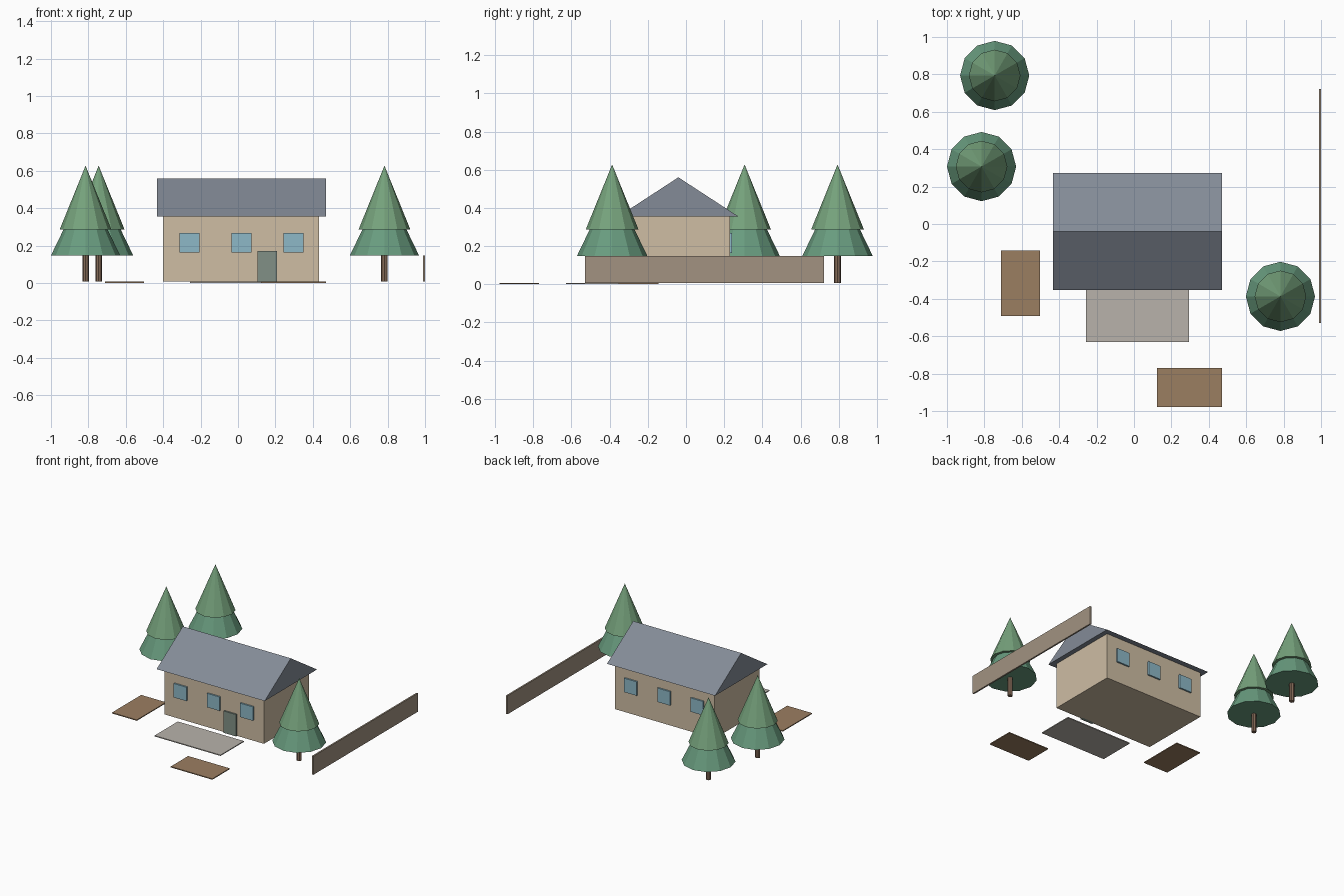
import bpy, bmesh
from mathutils import Matrix

if "Cube" in bpy.data.objects:
    bpy.data.objects.remove(bpy.data.objects["Cube"])

G = 0.007  # top of the thin ground slabs, where everything stands


def material(name, rgb):
    m = bpy.data.materials.new(name)
    m.diffuse_color = (*rgb, 1)
    m.use_nodes = True
    m.node_tree.nodes["Principled BSDF"].inputs["Base Color"].default_value = m.diffuse_color
    return m


WALL = material("plaster", (0.62, 0.51, 0.37))
ROOF = material("slate", (0.23, 0.26, 0.31))
GLASS = material("glass", (0.27, 0.48, 0.57))
DOOR = material("door_paint", (0.22, 0.28, 0.24))
STONE = material("paving", (0.48, 0.45, 0.41))
SOIL = material("soil", (0.33, 0.21, 0.12))
FENCE = material("fence_wood", (0.36, 0.29, 0.22))
BARK = material("bark", (0.24, 0.15, 0.10))
LEAF_LOW = material("lower_foliage", (0.14, 0.33, 0.21))
LEAF_TOP = material("upper_foliage", (0.18, 0.36, 0.20))


def finish(name, bm, mat):
    bmesh.ops.recalc_face_normals(bm, faces=bm.faces)
    me = bpy.data.meshes.new(name)
    bm.to_mesh(me)
    bm.free()
    me.materials.append(mat)
    ob = bpy.data.objects.new(name, me)
    bpy.context.collection.objects.link(ob)
    return ob


def box(name, x, y, z, mat):
    """Box from (min, max) pairs."""
    bm = bmesh.new()
    mid = [(a + b) / 2 for a, b in (x, y, z)]
    size = [b - a for a, b in (x, y, z)]
    bmesh.ops.create_cube(bm, size=1, matrix=Matrix.Translation(mid) @ Matrix.Diagonal((*size, 1)))
    return finish(name, bm, mat)


def cone(name, x, y, z0, z1, r0, r1, sides, mat):
    bm = bmesh.new()
    bmesh.ops.create_cone(bm, cap_ends=True, segments=sides, radius1=r0, radius2=r1,
                          depth=z1 - z0, matrix=Matrix.Translation((x, y, (z0 + z1) / 2)))
    bmesh.ops.remove_doubles(bm, verts=bm.verts, dist=1e-5)
    return finish(name, bm, mat)


# House walls
FRONT, BACK = -0.31, 0.23
box("house_walls", (-0.40, 0.434), (FRONT, BACK), (G, 0.356), WALL)

# Gable roof: triangular profile extruded along x
bm = bmesh.new()
profile = [(-0.353, 0.356), (0.273, 0.356), (-0.04, 0.56)]
face = bm.faces.new([bm.verts.new((-0.434, y, z)) for y, z in profile])
ext = bmesh.ops.extrude_face_region(bm, geom=[face], use_keep_orig=True)
bmesh.ops.translate(bm, vec=(0.904, 0, 0),
                    verts=[v for v in ext["geom"] if isinstance(v, bmesh.types.BMVert)])
finish("roof", bm, ROOF)

# Windows on both long walls, door on the front
for side, wall in (("front", FRONT), ("back", BACK)):
    for i in range(3):
        cx = 0.018 + (i - 1) * 0.278
        box(f"{side}_window_{i + 1}", (cx - 0.053, cx + 0.053),
            (wall - 0.012, wall + 0.012), (0.163, 0.268), GLASS)
box("front_door", (0.105, 0.209), (FRONT - 0.012, FRONT + 0.012), (G, 0.172), DOOR)

# Ground slabs and fence
box("patio", (-0.257, 0.295), (-0.63, -0.352), (0, G), STONE)
box("side_garden_bed", (-0.71, -0.502), (-0.492, -0.143), (0, G), SOIL)
box("front_garden_bed", (0.122, 0.47), (-0.978, -0.77), (0, G), SOIL)
box("fence", (0.988, 1.0), (-0.528, 0.722), (G, 0.147), FENCE)

# Conifers
for i, (x, y) in enumerate([(-0.745, 0.794), (-0.815, 0.307), (0.783, -0.387)], 1):
    cone(f"tree_{i}_trunk", x, y, G, 0.16, 0.0175, 0.0175, 8, BARK)
    cone(f"tree_{i}_lower_foliage", x, y, 0.147, 0.53, 0.185, 0, 12, LEAF_LOW)
    cone(f"tree_{i}_upper_foliage", x, y, 0.287, 0.627, 0.138, 0, 12, LEAF_TOP)
